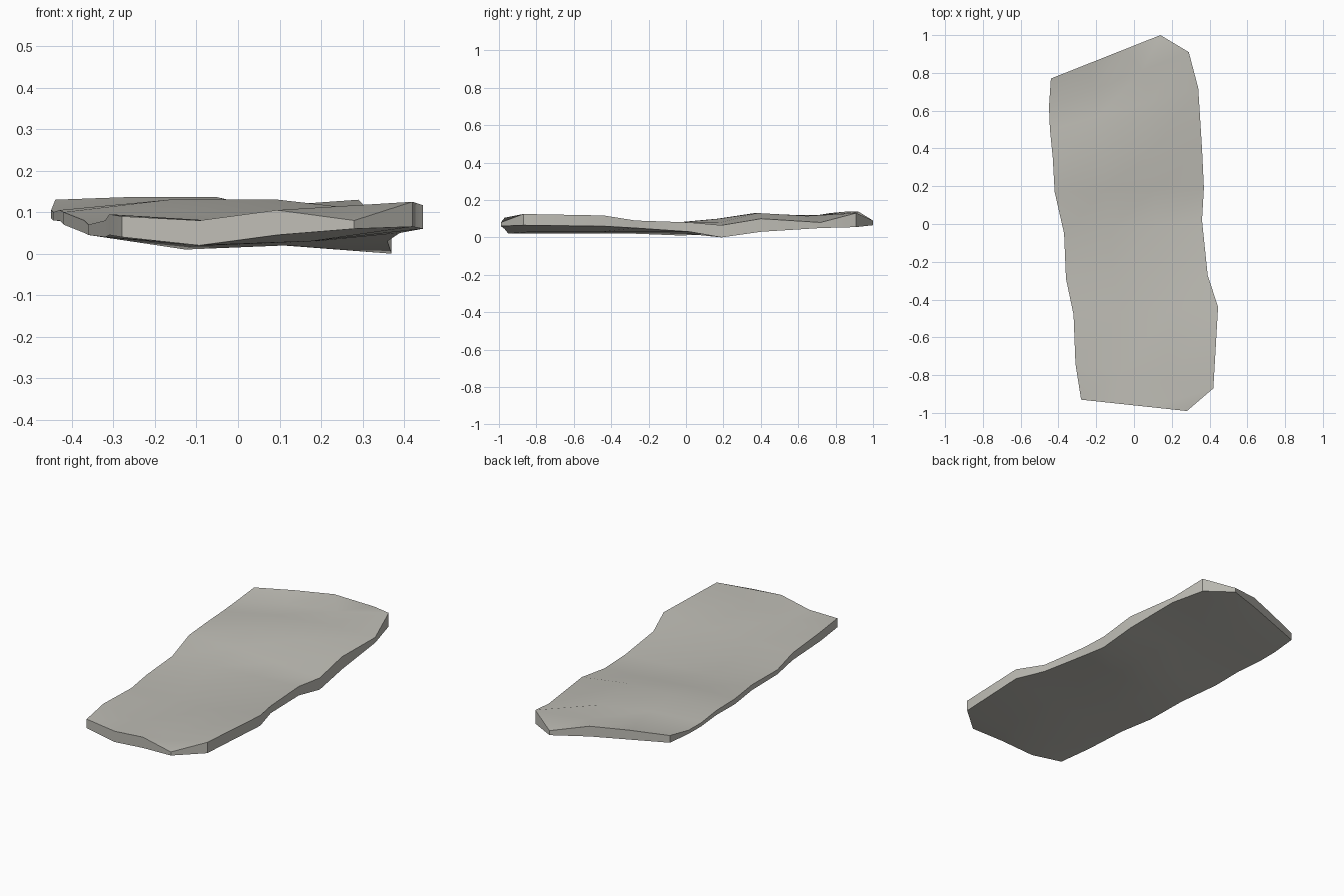
import bpy
import bmesh
import math
from mathutils import Vector

default_cube = bpy.data.objects.get("Cube")
if default_cube:
    bpy.data.objects.remove(default_cube, do_unlink=True)

UNIT = 0.01    # stations below are in hundredths
COLUMNS = 4    # points across the slab

# Cross-sections from front to back:
# right edge (x, y, top, bottom), left edge (x, y, top, bottom),
# then top and bottom heights of the two inner columns
STATIONS = [
    ((-28, -93, 9, 4), (28, -99, 8, 6), (8, 2), (10.5, 4.5)),
    ((-31, -74, 9.5, 4.5), (42, -87, 12.5, 6.5), (8, 2), (9.5, 3)),
    ((-32, -48, 8, 4), (44.5, -44, 11.7, 6), (7.5, 2), (9, 3)),
    ((-36, -29, 7, 4.5), (39, -27, 9, 5), (7.5, 2), (8, 3)),
    ((-37, -5, 8, 5), (36, 2, 8, 3), (8, 1), (8, 2)),
    ((-42, 17, 10, 7), (37, 19, 6.5, 0), (10, 3), (8, 2)),
    ((-43, 35, 10.5, 8), (36, 40, 10, 3), (13, 5), (13, 4)),
    ((-44.5, 50, 10, 8), (34, 72, 8, 5), (12, 6), (11.5, 6)),
    ((-45, 62, 10.5, 8.5), (29, 91, 13, 5.5), (12, 7), (11, 6)),
    ((-44, 77, 13, 9), (14, 100, 9, 6.5), (13.7, 8.5), (13.7, 8)),
]


def make_material(name, colour):
    material = bpy.data.materials.new(name)
    material.use_nodes = True
    material.diffuse_color = colour
    shader = next(n for n in material.node_tree.nodes if n.type == "BSDF_PRINCIPLED")
    shader.inputs["Base Color"].default_value = colour
    shader.inputs["Roughness"].default_value = 0.9
    return material


def add_sheet(bm, layer):
    """Add the upper (layer 0) or lower (layer 1) skin and return its vertex rows."""
    rows = []
    for right, left, *inner in STATIONS:
        heights = [right[2 + layer], *(pair[layer] for pair in inner), left[2 + layer]]
        row = []
        for column, height in enumerate(heights):
            plan = Vector(right[:2]).lerp(Vector(left[:2]), column / (COLUMNS - 1))
            row.append(bm.verts.new(Vector((plan.x, plan.y, height)) * UNIT))
        rows.append(row)
    for front, back in zip(rows, rows[1:]):
        for i in range(COLUMNS - 1):
            bm.faces.new((front[i], front[i + 1], back[i + 1], back[i]))
    return rows


def rim(rows):
    """Walk once around the outline of a skin."""
    left_side = [row[-1] for row in rows[1:-1]]
    right_side = [row[0] for row in rows[1:-1]]
    return rows[0] + left_side + rows[-1][::-1] + right_side[::-1]


# Upper and lower skins joined by a band of side faces
bm = bmesh.new()
upper = rim(add_sheet(bm, 0))
lower = rim(add_sheet(bm, 1))
for i in range(len(upper)):
    bm.faces.new((upper[i - 1], upper[i], lower[i], lower[i - 1]))
bmesh.ops.recalc_face_normals(bm, faces=bm.faces[:])

mesh = bpy.data.meshes.new("stone_slab")
bm.to_mesh(mesh)
bm.free()
mesh.materials.append(make_material("warm grey stone", (0.52, 0.51, 0.465, 1.0)))

slab = bpy.data.objects.new("stone_slab", mesh)
bpy.context.collection.objects.link(slab)

# Soft top and underside, crisp rim
bpy.ops.object.select_all(action="DESELECT")
slab.select_set(True)
bpy.context.view_layer.objects.active = slab
bpy.ops.object.shade_smooth_by_angle(angle=math.radians(30))
